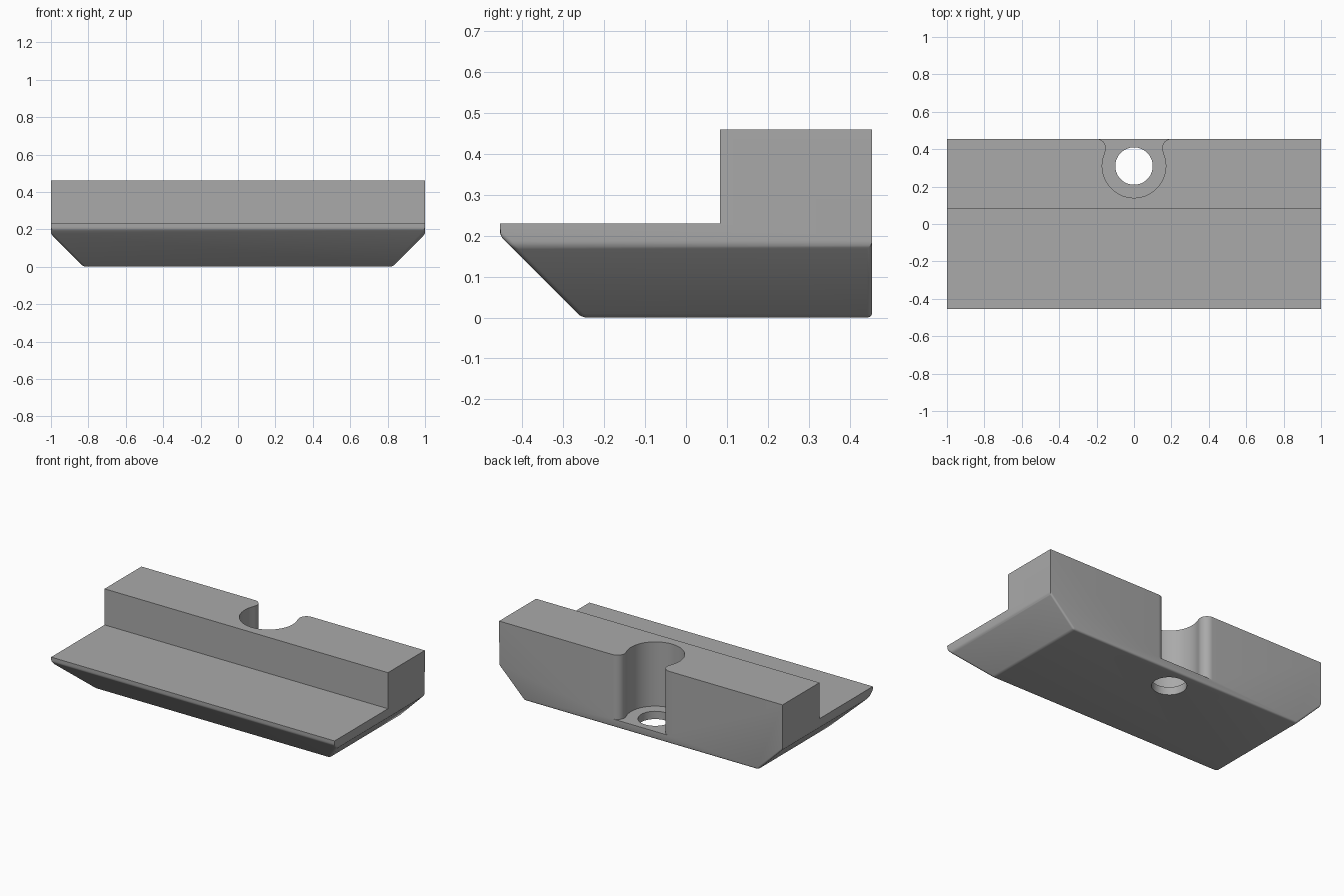
import bpy, bmesh
from math import cos, sin, pi, atan2, radians
from mathutils import Vector

cube = bpy.data.objects.get("Cube")
if cube:
    bpy.data.objects.remove(cube, do_unlink=True)

HALF, FRONT, BACK = 1.0, -0.455, 0.455
STEP_Y, LEDGE, TOP = 0.083, 0.23, 0.46
END_CHAMFER, FRONT_CHAMFER = 0.175, 0.2
HOLE_Y, HOLE_R, POCKET_R, LIP_R, FLOOR = 0.31, 0.1, 0.17, 0.05, 0.05

grey = bpy.data.materials.new("mid grey")
grey.use_nodes = True
colour = (0.4, 0.4, 0.4, 1)
grey.diffuse_color = colour
grey.node_tree.nodes["Principled BSDF"].inputs["Base Color"].default_value = colour


def prism(bm, points, offset):
    """Extrude a closed outline of 3D points by an offset."""
    face = bm.faces.new([bm.verts.new(p) for p in points])
    new = bmesh.ops.extrude_face_region(bm, geom=[face])["geom"]
    bmesh.ops.translate(bm, vec=offset, verts=[v for v in new if isinstance(v, bmesh.types.BMVert)])
    bmesh.ops.recalc_face_normals(bm, faces=bm.faces)


def make_object(name, bm):
    mesh = bpy.data.meshes.new(name)
    bm.to_mesh(mesh)
    bm.free()
    obj = bpy.data.objects.new(name, mesh)
    bpy.context.collection.objects.link(obj)
    mesh.materials.append(grey)
    return obj


def arc(cx, cy, r, a0, a1, n):
    return [(cx + r * cos(a0 + (a1 - a0) * i / n), cy + r * sin(a0 + (a1 - a0) * i / n))
            for i in range(n + 1)]


# Stepped block with a sloped front underside
bm = bmesh.new()
side = [(FRONT + FRONT_CHAMFER, 0), (BACK, 0), (BACK, TOP), (STEP_Y, TOP),
        (STEP_Y, LEDGE), (FRONT, LEDGE), (FRONT, FRONT_CHAMFER)]
prism(bm, [(-HALF, y, z) for y, z in side], Vector((2 * HALF, 0, 0)))

# Sloped undersides at both ends
for s in (-1, 1):
    cut = bmesh.ops.bisect_plane(bm, geom=bm.verts[:] + bm.edges[:] + bm.faces[:],
                                 plane_co=(s * HALF, 0, END_CHAMFER), plane_no=(s, 0, -1),
                                 clear_outer=True)["geom_cut"]
    bmesh.ops.holes_fill(bm, edges=[e for e in cut if isinstance(e, bmesh.types.BMEdge)])
bmesh.ops.recalc_face_normals(bm, faces=bm.faces)

# Softened lower edges
low = [e for e in bm.edges if all(v.co.z < FRONT_CHAMFER + 0.001 for v in e.verts)]
bmesh.ops.bevel(bm, geom=low, offset=0.012, offset_type='OFFSET', segments=4,
                profile=0.5, affect='EDGES', clamp_overlap=True)
block = make_object("clamp_block", bm)

# Keyhole pocket with rounded lips, open to the back
lip_x, lip_y = 0.2, BACK - LIP_R
to_lip = atan2(lip_y - HOLE_Y, lip_x)
half = arc(lip_x, lip_y, LIP_R, pi / 2, pi + to_lip, 10)
bowl = arc(0, HOLE_Y, POCKET_R, to_lip, -pi - to_lip, 56)
outline = ([(lip_x, BACK + 0.1)] + half + bowl[1:-1]
           + [(-x, y) for x, y in reversed(half)] + [(-lip_x, BACK + 0.1)])
bm = bmesh.new()
prism(bm, [(x, y, FLOOR) for x, y in outline], Vector((0, 0, 0.6)))
pocket = make_object("pocket_cutter", bm)

# Screw hole through the pocket floor
bm = bmesh.new()
prism(bm, [(x, y, -0.1) for x, y in arc(0, HOLE_Y, HOLE_R, 0, 2 * pi, 48)[:-1]], Vector((0, 0, 0.3)))
hole = make_object("hole_cutter", bm)

bpy.context.view_layer.objects.active = block
for cutter in (pocket, hole):
    cutter.hide_render = True
    mod = block.modifiers.new(cutter.name, 'BOOLEAN')
    mod.operation, mod.solver, mod.object = 'DIFFERENCE', 'EXACT', cutter
    bpy.ops.object.modifier_apply(modifier=mod.name)
    bpy.data.objects.remove(cutter, do_unlink=True)

# Smooth the curved walls, keep corners crisp
bpy.ops.object.select_all(action='DESELECT')
block.select_set(True)
bpy.ops.object.shade_smooth_by_angle(angle=radians(30))
